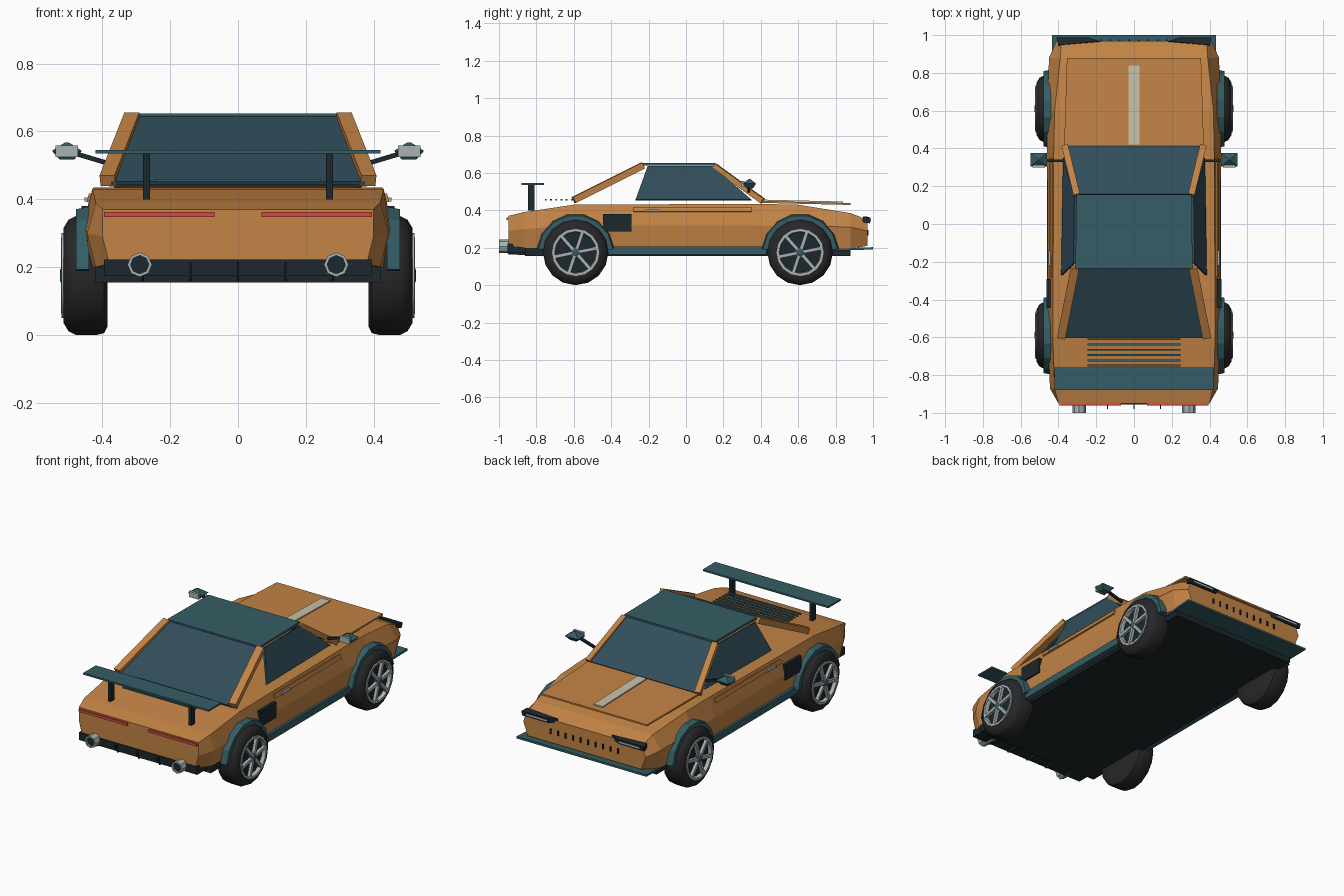
import bpy, bmesh
from math import sin, cos, pi, radians
from mathutils import Vector as V

if "Cube" in bpy.data.objects:
    bpy.data.objects.remove(bpy.data.objects["Cube"])


def mat(name, r, g, b):
    m = bpy.data.materials.new(name)
    m.diffuse_color = (r, g, b, 1)
    m.use_nodes = True
    m.node_tree.nodes["Principled BSDF"].inputs["Base Color"].default_value = m.diffuse_color
    return m


ORANGE = mat("orange_paint", .55, .23, .06)
TEAL = mat("teal_trim", .035, .11, .13)
GLASS = mat("dark_glass", .03, .075, .105)
DARK = mat("dark_trim", .012, .02, .025)
RUBBER = mat("rubber", .02, .02, .022)
METAL = mat("metal", .4, .45, .45)
RED = mat("red_lamp", .65, .07, .05)
CREAM = mat("cream_stripe", .58, .53, .4)


def loft(name, rings, m, mirror=False, smooth=False):
    """Skin a row of equal-length point rings and cap both ends."""
    bm = bmesh.new()
    for s in ((1, -1) if mirror else (1,)):
        rows = [[bm.verts.new((p[0] * s, p[1], p[2])) for p in r] for r in rings]
        for a, b in zip(rows, rows[1:]):
            for i in range(len(a)):
                j = (i + 1) % len(a)
                bm.faces.new((a[i], a[j], b[j], b[i]))
        bm.faces.new(rows[0])
        bm.faces.new(rows[-1])
    bmesh.ops.recalc_face_normals(bm, faces=bm.faces)
    me = bpy.data.meshes.new(name)
    bm.to_mesh(me)
    bm.free()
    me.materials.append(m)
    ob = bpy.data.objects.new(name, me)
    bpy.context.collection.objects.link(ob)
    if smooth:
        bpy.ops.object.select_all(action='DESELECT')
        ob.select_set(True)
        bpy.context.view_layer.objects.active = ob
        bpy.ops.object.shade_smooth_by_angle(angle=radians(40))
    return ob


def box(name, x, y, z, m, mirror=False):
    return loft(name, [[(x[0], y[0], k), (x[1], y[0], k), (x[1], y[1], k), (x[0], y[1], k)]
                       for k in z], m, mirror)


def plate(name, pts, t, m, mirror=False):
    """Flat polygon given a thickness along its normal."""
    p = [V(q) for q in pts]
    n = (p[1] - p[0]).cross(p[2] - p[0]).normalized() * t / 2
    return loft(name, [[q - n for q in p], [q + n for q in p]], m, mirror)


def beam(name, a, b, w, h, m, mirror=False):
    """Rectangular bar from a to b."""
    a, b = V(a), V(b)
    d = (b - a).normalized()
    u = d.cross(V((0, 0, 1)) if abs(d.z) < .95 else V((0, 1, 0))).normalized()
    v = u.cross(d) * h / 2
    u = u * w / 2
    return loft(name, [[c - u - v, c + u - v, c + u + v, c - u + v] for c in (a, b)], m, mirror)


def lathe(name, c, axis, prof, n, m, mirror=False):
    """Turn (offset, radius) points round the x or y axis through c."""
    rings = []
    for o, r in prof:
        ring = []
        for i in range(n):
            t = 2 * pi * i / n
            if axis == 'x':
                ring.append((c[0] + o, c[1] + r * sin(t), c[2] - r * cos(t)))
            else:
                ring.append((c[0] + r * sin(t), c[1] + o, c[2] - r * cos(t)))
        rings.append(ring)
    return loft(name, rings, m, mirror, smooth=True)


# Body shell: y, bottom/middle/top heights, bottom/middle/top half widths
stations = [(-.95, .21, .29, .37, .38, .40, .40), (-.87, .2, .30, .39, .42, .445, .42),
            (-.6, .195, .32, .43, .44, .455, .43), (.38, .195, .32, .435, .445, .46, .425),
            (.6, .195, .32, .43, .445, .46, .42), (.88, .195, .31, .385, .43, .45, .39),
            (.97, .21, .29, .35, .38, .41, .385)]
loft("body_shell", [[(-wb, y, zb), (wb, y, zb), (wm, y, zm), (wt, y, zt), (-wt, y, zt), (-wm, y, zm)]
                    for y, zb, zm, zt, wb, wm, wt in stations], ORANGE)

# Floor, skirts and front splitter
box("floor_pan", (-.42, .42), (-.86, .88), (.155, .2), DARK)
box("side_skirt", (.425, .46), (-.42, .43), (.165, .208), TEAL, True)
plate("front_splitter", [(-.43, .8, .19), (.43, .8, .19), (.435, 1, .197), (-.435, 1, .197)], .012, TEAL)

# Bonnet panel and stripe
plate("bonnet", [(-.37, .40, .445), (.37, .40, .445), (.355, .88, .434), (-.355, .88, .434)], .01, ORANGE)
plate("bonnet_stripe", [(-.03, .42, .453), (.03, .42, .453), (.03, .84, .443), (-.03, .84, .443)], .008, CREAM)

# Cabin: roof, glass and pillars
plate("roof", [(-.31, -.235, .646), (.31, -.235, .646), (.305, .155, .646), (-.305, .155, .646)], .015, TEAL)
plate("windscreen", [(-.36, .41, .45), (.36, .41, .45), (.29, .155, .64), (-.29, .155, .64)], .012, GLASS)
plate("rear_window", [(-.375, -.6, .447), (.375, -.6, .447), (.295, -.23, .64), (-.295, -.23, .64)], .012, GLASS)
plate("side_window", [(.38, -.27, .455), (.37, .35, .455), (.31, .145, .635), (.315, -.205, .635)], .012, GLASS, True)
beam("front_pillar", (.365, .41, .45), (.302, .15, .638), .035, .03, ORANGE, True)
beam("rear_pillar", (.385, -.6, .455), (.312, -.23, .64), .045, .035, ORANGE, True)

# Engine cover slats
for i in range(6):
    y = -.61 - i * .028
    box("engine_slat", (-.245, .245), (y - .005, y + .005), (.452, .46), TEAL)

# Rear wing
plate("wing_blade", [(-.42, -.88, .54), (.42, -.88, .54), (.42, -.76, .54), (-.42, -.76, .54)], .01, TEAL)
box("wing_post", (.26, .28), (-.845, -.81), (.4, .537), DARK, True)

# Rear lamps, diffuser and exhausts
box("tail_lamp", (.07, .395), (-.96, -.93), (.348, .363), RED, True)
box("diffuser", (-.395, .395), (-.955, -.83), (.175, .222), DARK)
for x in (-.28, -.14, 0, .14, .28):
    plate("diffuser_fin", [(x, -.98, .215), (x, -.95, .165), (x, -.85, .16), (x, -.85, .215)], .006, DARK)
lathe("exhaust", (.29, 0, .207), 'y',
      [(-.90, .036), (-1, .036), (-1, .027), (-.96, .027)], 8, METAL, True)
lathe("exhaust_core", (.29, 0, .207), 'y', [(-.99, .027), (-.97, .027)], 8, DARK, True)

# Headlamps and nose slots
plate("headlamp_housing", [(.18, .965, .352), (.40, .945, .352), (.41, .985, .345), (.24, .985, .345)], .03, DARK, True)
box("headlamp_lens", (.24, .38), (.975, .988), (.34, .35), METAL, True)
for i in range(10):
    x = -.225 + i * .05
    box("nose_slot", (x - .004, x + .004), (.96, .977), (.265, .295), DARK)

# Side details
box("side_intake", (.42, .462), (-.445, -.292), (.287, .38), DARK, True)
plate("door_trim", [(.437, -.28, .39), (.437, .35, .39), (.43, .35, .415), (.43, -.28, .415)], .02, ORANGE, True)
box("door_handle", (.43, .453), (-.22, -.14), (.393, .405), METAL, True)

# Door mirrors
beam("mirror_stalk", (.37, .335, .502), (.48, .335, .535), .014, .014, DARK, True)
loft("mirror_housing", [[(.505 + sx * s, .34 + sy * s * .8, z) for sx, sy in ((-1, -1), (1, -1), (1, 1), (-1, 1))]
                        for z, s in ((.518, .022), (.543, .044), (.568, .005))], TEAL, True)
box("mirror_glass", (.472, .538), (.298, .312), (.524, .558), METAL, True)

# Wheels and arches, front and rear
for y in (-.59, .61):
    c = (.385, y, .175)
    lathe("tyre", c, 'x', [(0, .1), (0, .15), (.01, .17), (.03, .175), (.095, .175), (.115, .165),
                           (.13, .14), (.13, .122), (.105, .118)], 16, RUBBER, True)
    lathe("wheel_rim", c, 'x', [(.1, .126), (.136, .126), (.136, .112), (.11, .108)], 16, METAL, True)
    lathe("wheel_dish", c, 'x', [(.1, .11), (.114, .11)], 16, DARK, True)
    lathe("wheel_hub", c, 'x', [(.1, .026), (.135, .026), (.141, .016)], 8, TEAL, True)
    for k in range(6):
        t = k * pi / 3 + .2
        beam("wheel_spoke", (.514, y + .02 * cos(t), .175 + .02 * sin(t)),
             (.514, y + .116 * cos(t), .175 + .116 * sin(t)), .018, .018, METAL, True)
    arch = []
    for k in range(8):
        t = radians(5 + 170 * k / 7)
        arch.append([(x, y + r * cos(t), .175 + r * sin(t))
                     for x, r in ((.44, .172), (.478, .172), (.478, .2), (.44, .208))])
    loft("wheel_arch", arch, TEAL, True)
